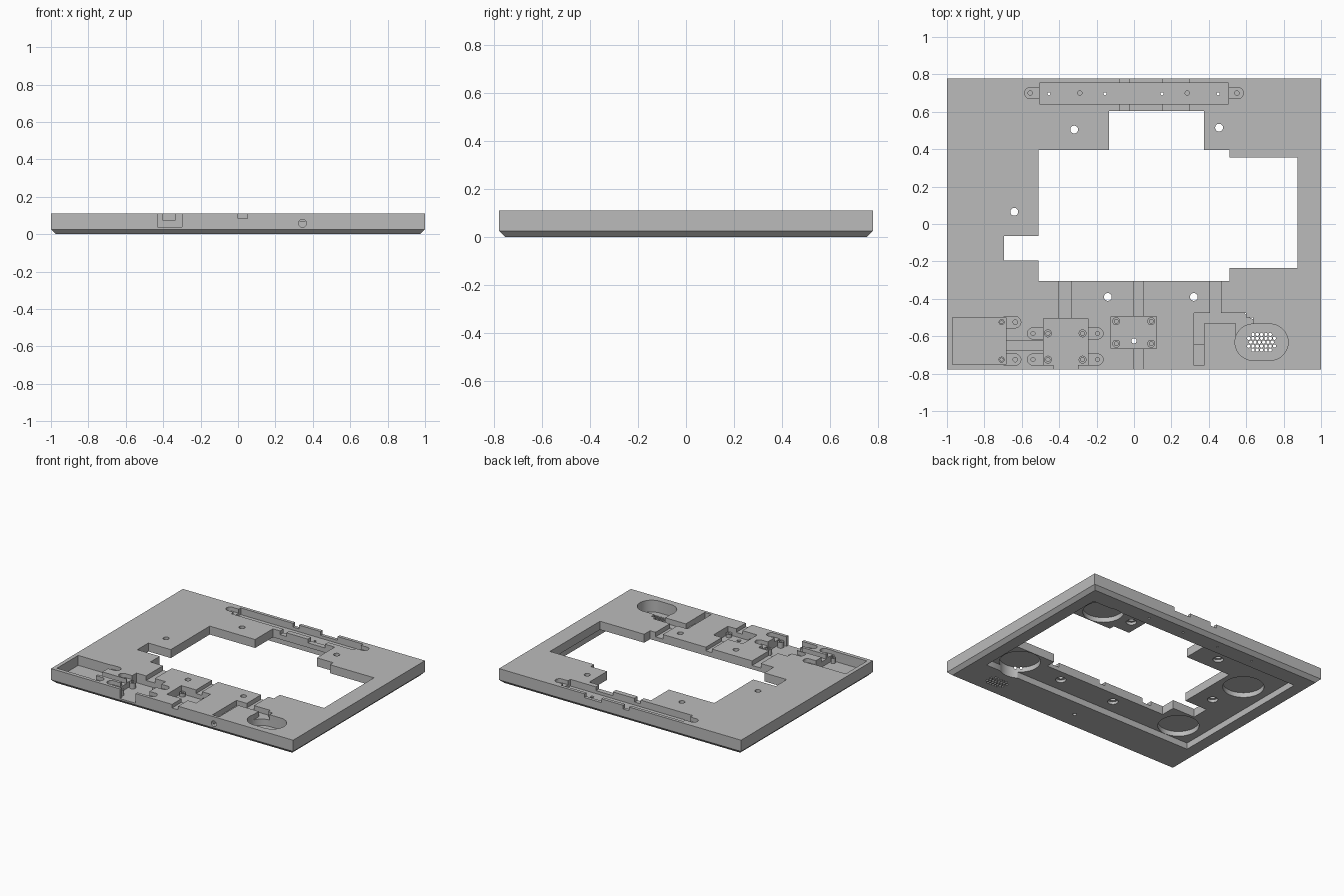
import bpy, bmesh, math

default = bpy.data.objects.get("Cube")
if default:
    bpy.data.objects.remove(default, do_unlink=True)

grey = bpy.data.materials.new("plain grey")
grey.use_nodes = True
grey.diffuse_color = (0.5, 0.5, 0.5, 1)
grey.node_tree.nodes["Principled BSDF"].inputs["Base Color"].default_value = (0.5, 0.5, 0.5, 1)

TOP = 0.11
ABOVE = 0.2
BELOW = -0.1


# Outlines
def rect(x0, x1, y0, y1):
    return [(x0, y0), (x1, y0), (x1, y1), (x0, y1)]


def pill(x, y, r, half=0.0, n=24):
    """Circle, stretched along x by half on either side."""
    pts = []
    for i in range(n):
        a = math.tau * (i + 0.5) / n
        pts.append((x + math.copysign(half, math.cos(a)) + r * math.cos(a), y + r * math.sin(a)))
    return pts


def prisms(name, outlines, z0, z1):
    """One object holding every outline extruded from z0 to z1."""
    bm = bmesh.new()
    for pts in outlines:
        low = [bm.verts.new((x, y, z0)) for x, y in pts]
        high = [bm.verts.new((x, y, z1)) for x, y in pts]
        bm.faces.new(low[::-1])
        bm.faces.new(high)
        for i in range(len(pts)):
            j = (i + 1) % len(pts)
            bm.faces.new((low[i], low[j], high[j], high[i]))
    return add(name, bm)


def add(name, bm):
    mesh = bpy.data.meshes.new(name)
    bm.to_mesh(mesh)
    bm.free()
    mesh.materials.append(grey)
    ob = bpy.data.objects.new(name, mesh)
    bpy.context.collection.objects.link(ob)
    return ob


def subtract(ob, cutter):
    cutter.hide_render = True
    mod = ob.modifiers.new("cut", 'BOOLEAN')
    mod.operation = 'DIFFERENCE'
    mod.solver = 'EXACT'
    mod.object = cutter
    deps = bpy.context.evaluated_depsgraph_get()
    mesh = bpy.data.meshes.new_from_object(ob.evaluated_get(deps))
    ob.modifiers.clear()
    ob.data = mesh
    bpy.data.objects.remove(cutter, do_unlink=True)


def cut(ob, outlines, z0, z1=ABOVE):
    subtract(ob, prisms("cutter", outlines, z0, z1))


# Base plate with chamfered lower rim
bm = bmesh.new()
bmesh.ops.create_cube(bm, size=1)
for v in bm.verts:
    v.co = (v.co.x * 2, v.co.y * 1.556, (v.co.z + 0.5) * TOP)
rim = [e for e in bm.edges if all(v.co.z < 0.01 for v in e.verts)]
bmesh.ops.bevel(bm, geom=rim, offset=0.026, segments=1, affect='EDGES')
plate = add("base_plate", bm)

# Underside tray and round foot pockets
FLOOR = 0.047
cut(plate, [rect(-0.886, 0.886, -0.497, 0.63)], BELOW, FLOOR)
feet = [(0.69, 0.5), (-0.69, 0.33), (0.69, -0.38), (-0.69, -0.355)]
cut(plate, [pill(x, y, 0.14, n=48) for x, y in feet], BELOW, 0.083)

# Stepped central opening
for box in [(-0.51, 0.51, -0.305, 0.395), (-0.135, 0.375, 0.3, 0.605),
            (0.4, 0.875, -0.235, 0.355), (-0.695, -0.4, -0.195, -0.065)]:
    cut(plate, [rect(*box)], BELOW)

# Bolt holes with counterbores underneath
bolts = [(-0.32, 0.505), (0.455, 0.515), (-0.64, 0.065), (-0.14, -0.39), (0.32, -0.39)]
cut(plate, [pill(x, y, 0.021) for x, y in bolts], BELOW)
cut(plate, [pill(x, y, 0.036) for x, y in bolts], BELOW, FLOOR + 0.02)

# Rear strip pocket, end lugs, cable notches and screw holes
cut(plate, [pill(s * 0.53, 0.7, 0.03, 0.025) for s in (-1, 1)], 0.08)
cut(plate, [rect(-0.505, 0.505, 0.642, 0.754)], 0.06)
cut(plate, [rect(-0.075, -0.025, 0.58, 0.8), rect(0.155, 0.295, 0.58, 0.8)], 0.082)
cut(plate, [pill(x, 0.696, 0.008, n=12) for x in (-0.455, -0.155, 0.15, 0.45)], BELOW)
cut(plate, [pill(x, 0.7, 0.012, n=16) for x in (-0.555, -0.29, 0.285, 0.55)], 0.035)

# Left front pocket with lugs
rows_a = (-0.525, -0.725)
cut(plate, [pill(-0.66, y, 0.03, 0.025) for y in rows_a], 0.08)
cut(plate, [rect(-0.97, -0.685, -0.75, -0.5)], 0.036)

# Switch pocket with four lugs and an open front
rows_b = (-0.585, -0.725)
lugs_b = [(x, y) for x in (-0.54, -0.195) for y in rows_b]
cut(plate, [pill(x + math.copysign(0.03, -0.37 - x), y, 0.03, 0.03) for x, y in lugs_b], 0.08)
cut(plate, [rect(-0.485, -0.245, -0.755, -0.505)], 0.038)
cut(plate, [rect(-0.43, -0.3, -0.8, -0.74)], 0.038)
cut(plate, [pill(x, y, 0.011, n=16) for x, y in lugs_b], 0.05)
cut(plate, [pill(-0.635, y, 0.012, n=16) for y in rows_a], 0.05)

# Small centre pocket with through hole
cut(plate, [rect(-0.122, 0.12, -0.665, -0.495)], 0.05)
cut(plate, [pill(0, -0.625, 0.014)], BELOW)

# Cable channels
cut(plate, [rect(-0.405, -0.333, -0.52, -0.29), rect(-0.7, -0.47, -0.675, -0.622)], 0.076)
cut(plate, [rect(0.0, 0.05, -0.8, -0.65), rect(0.0, 0.05, -0.51, -0.29)], 0.083)
cut(plate, [rect(0.405, 0.465, -0.49, -0.29)], 0.076)

# Speaker well, its stepped wiring route and the socket bay
cut(plate, [rect(0.32, 0.555, -0.533, -0.475)], 0.07)
cut(plate, [rect(0.545, 0.6, -0.6, -0.475), rect(0.61, 0.635, -0.58, -0.5)], 0.07)
cut(plate, [rect(0.59, 0.62, -0.58, -0.5)], 0.07)
cut(plate, [rect(0.32, 0.375, -0.66, -0.52)], 0.07)
cut(plate, [rect(0.32, 0.375, -0.757, -0.645)], 0.034)
cut(plate, [pill(0.682, -0.632, 0.097, 0.045, n=48)], 0.022)

# Speaker grille
grille = []
for row in range(-2, 3):
    count = 6 - row % 2 + (row % 2) * 2 - (abs(row) == 2)
    for i in range(count):
        grille.append(pill(0.682 + (i - (count - 1) / 2) * 0.023, -0.632 + row * 0.021, 0.009, n=10))
cut(plate, grille, BELOW)

# Round socket hole through the front wall
bm = bmesh.new()
bmesh.ops.create_cone(bm, cap_ends=True, segments=24, radius1=0.021, radius2=0.021, depth=0.09)
for v in bm.verts:
    v.co = (v.co.x + 0.345, v.co.z - 0.775, v.co.y + 0.058)
bmesh.ops.recalc_face_normals(bm, faces=bm.faces)
subtract(plate, add("cutter", bm))


# Hollow screw posts standing in the pockets
def posts(name, places, r, z0, z1):
    ob = prisms(name, [pill(x, y, r) for x, y in places], z0, z1)
    cut(ob, [pill(x, y, r * 0.5, n=16) for x, y in places], z0 + 0.015)
    return ob


parts = [plate]
parts.append(posts("left_pocket_posts", [(-0.708, y) for y in rows_a], 0.016, 0.03, 0.075))
parts.append(posts("switch_posts", [(x, y) for x in (-0.46, -0.275) for y in rows_b], 0.021, 0.03, 0.08))
parts.append(posts("centre_posts", [(x, y) for x in (-0.095, 0.092) for y in (-0.52, -0.64)],
                   0.021, 0.045, 0.075))

# Smooth round walls, crisp edges elsewhere
bpy.ops.object.select_all(action='DESELECT')
for ob in parts:
    ob.select_set(True)
bpy.context.view_layer.objects.active = plate
bpy.ops.object.shade_smooth_by_angle(angle=math.radians(30))
